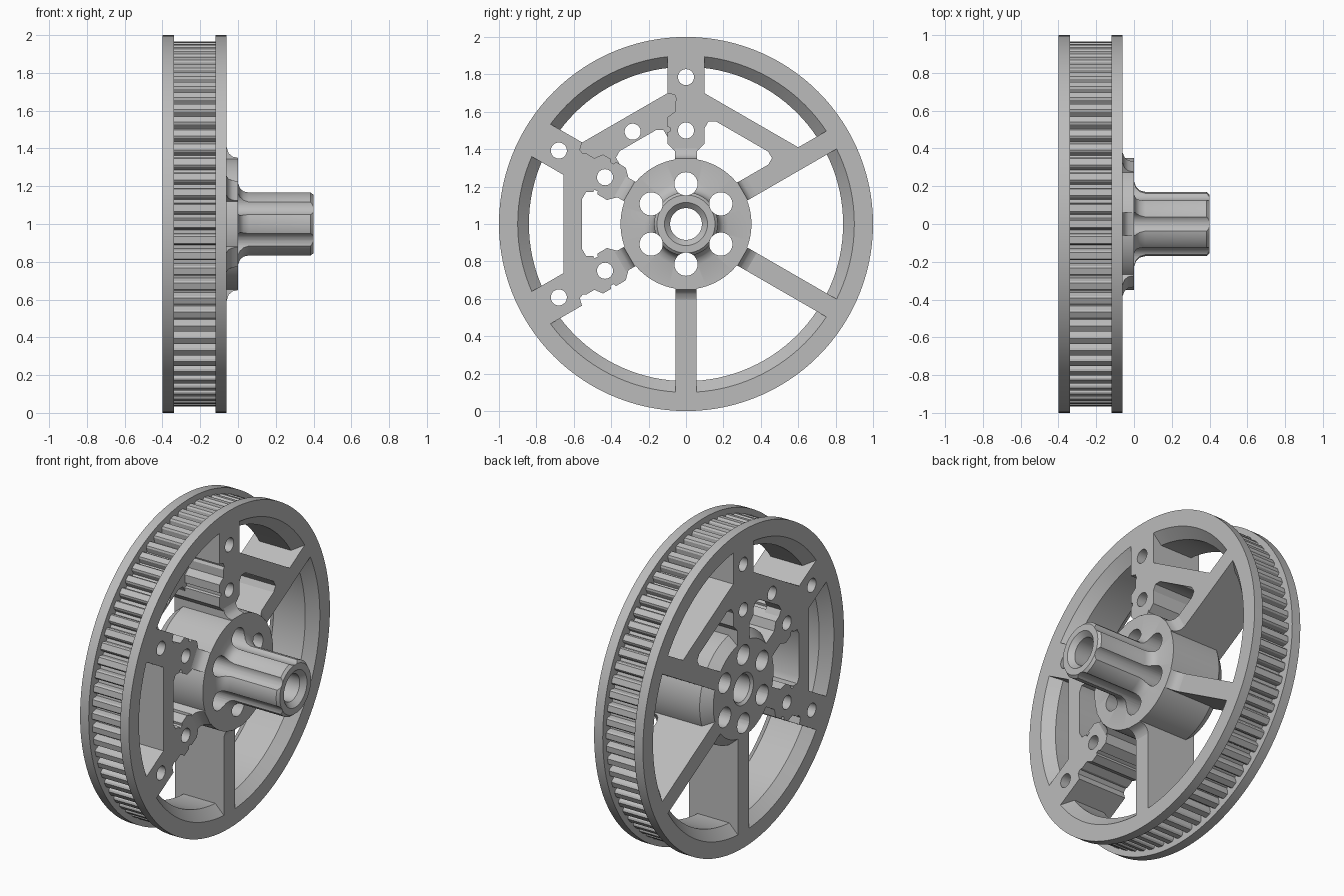
import bpy, bmesh
from math import sin, cos, tan, pi, radians

cube = bpy.data.objects.get("Cube")
if cube:
    bpy.data.objects.remove(cube, do_unlink=True)

grey = bpy.data.materials.new("grey_metal")
grey.use_nodes = True
COLOUR = (0.5, 0.5, 0.5, 1)
grey.diffuse_color = COLOUR
grey.node_tree.nodes["Principled BSDF"].inputs["Base Color"].default_value = COLOUR

BACK, FACE = -0.4, -0.06     # the two wheel faces along the axle


def finish(name, bm):
    bmesh.ops.recalc_face_normals(bm, faces=bm.faces)
    mesh = bpy.data.meshes.new(name)
    bm.to_mesh(mesh)
    bm.free()
    mesh.materials.append(grey)
    mesh.shade_smooth()
    mesh.set_sharp_from_angle(angle=radians(30))
    obj = bpy.data.objects.new(name, mesh)
    bpy.context.scene.collection.objects.link(obj)
    return obj


def place(x, r, t, a):
    """Axle position, radial distance, sideways offset, direction."""
    return (x, r * cos(a) - t * sin(a), 1 + r * sin(a) + t * cos(a))


def loft(bm, rings, close):
    """Bridge equal rings of points; close the loop or cap both ends."""
    vs = [[bm.verts.new(p) for p in ring] for ring in rings]
    n = len(vs[0])
    for i in range(len(vs) if close else len(vs) - 1):
        a, b = vs[i], vs[(i + 1) % len(vs)]
        for j in range(n):
            k = (j + 1) % n
            bm.faces.new((a[j], a[k], b[k], b[j]))
    if not close:
        bm.faces.new(vs[0])
        bm.faces.new(vs[-1])


def revolve(name, profile, steps=120):
    bm = bmesh.new()
    loft(bm, [[place(x, r, 0, 2 * pi * i / steps) for x, r in profile]
              for i in range(steps)], True)
    return finish(name, bm)


def prism(bm, outline, a, x0=BACK, x1=FACE):
    loft(bm, [[place(x, r, t, a) for r, t in outline] for x in (x0, x1)], False)


def drill(bm, r, a, radius):
    pts = [(r + radius * cos(2 * pi * i / 32), radius * sin(2 * pi * i / 32))
           for i in range(32)]
    prism(bm, pts, a, -0.6, 0.6)


def cut(obj, cutter):
    mod = obj.modifiers.new("holes", 'BOOLEAN')
    mod.operation, mod.solver, mod.object = 'DIFFERENCE', 'EXACT', cutter
    dg = bpy.context.evaluated_depsgraph_get()
    mesh = bpy.data.meshes.new_from_object(obj.evaluated_get(dg))
    obj.modifiers.clear()
    obj.data = mesh
    mesh.shade_smooth()
    mesh.set_sharp_from_angle(angle=radians(30))


# Rim with two flanges and a chamfered inside
revolve("rim", [(BACK, .9), (BACK, 1), (-.34, 1), (-.34, .925), (-.12, .925),
                (-.12, 1), (FACE, 1), (FACE, .9), (-.12, .84), (-.34, .84)])

# Belt teeth between the flanges
bm = bmesh.new()
TEETH = 72
half = [(.915, .033), (.935, .029), (.955, .026), (.965, .018)]
tooth = half + [(r, -t) for r, t in reversed(half)]
for i in range(TEETH):
    prism(bm, tooth, 2 * pi * i / TEETH, -.34, -.12)
finish("belt_teeth", bm)

# Hub and hollow shaft, fluted by the six hub holes
hub = revolve("hub_and_shaft", [
    (BACK, .10), (BACK, .30), (-.34, .35), (0, .35), (0, .225), (.012, .195),
    (.03, .178), (.06, .17), (.385, .17), (.4, .155), (.4, .115), (.37, .085),
    (-.385, .085)])
bm = bmesh.new()
for i in range(6):
    drill(bm, .215, radians(30 + 60 * i), .062)
hub_drill = finish("hub_drill", bm)
cut(hub, hub_drill)

# Cutter for the mounting holes
bm = bmesh.new()
for deg in (90, 150, 210):
    for r in (.5, .785):
        drill(bm, r, radians(deg), .043)
drill(bm, .57, radians(120), .043)
mount_drill = finish("mount_drill", bm)

# Spokes: three narrow, three wide with a neck and side notches
NARROW, WIDE, NECK = .055, .1, .06
plain_side = [(.29, NECK), (.39, NECK), (.43, WIDE), (.49, WIDE), (.495, .085),
              (.515, .085), (.52, WIDE), (.91, WIDE)]
notch_side = plain_side[:-1] + [(.57, WIDE), (.6, .06), (.65, .06), (.665, .05),
                                (.69, .06), (.70, WIDE), (.91, WIDE)]
smooth_side = plain_side[:3] + [(.91, WIDE)]


def both_sides(plus, minus):
    return plus + [(r, -t) for r, t in reversed(minus)]


wide_shapes = {90: both_sides(notch_side, smooth_side),
               150: both_sides(plain_side, notch_side),
               210: both_sides(notch_side, plain_side)}
fillet = [(.33, FACE), (.405, FACE), (.375, -.05), (.357, -.03), (.35, 0), (.33, 0)]
for i in range(6):
    deg = 30 + 60 * i
    a = radians(deg)
    bm = bmesh.new()
    wide = deg in wide_shapes
    prism(bm, wide_shapes.get(deg) or
          [(.29, NARROW), (.91, NARROW), (.91, -NARROW), (.29, -NARROW)], a)
    spoke = finish(f"spoke_{deg}", bm)
    if wide:
        cut(spoke, mount_drill)
    # Curved root where the spoke meets the raised hub
    bm = bmesh.new()
    w = NECK if wide else NARROW
    loft(bm, [[place(x, r, t, a) for r, x in fillet] for t in (-w, w)], False)
    finish(f"spoke_root_{deg}", bm)


# Cross bars between spokes, with rounded inner corners
def cross_bar(name, deg, inner, w_plus, w_minus, top):
    k = tan(radians(30))

    def side(w):
        c = w / cos(radians(30))
        edge = inner * k - c
        low = inner - .06
        return [(.655, .655 * k - .01), (low, low * k - .01), (low, low * k - c),
                (inner - .02, edge - .035), (inner, edge - .07)]
    bm = bmesh.new()
    prism(bm, both_sides(side(w_plus), side(w_minus)), radians(deg), BACK, top)
    bar = finish(name, bm)
    cut(bar, mount_drill)


cross_bar("cross_bar_upper", 60, .555, WIDE, NARROW, FACE)
cross_bar("cross_bar_thin", 120, .515, WIDE, WIDE, -.3)
cross_bar("cross_bar_side", 180, .555, WIDE, WIDE, FACE)

for helper in (hub_drill, mount_drill):
    bpy.data.objects.remove(helper, do_unlink=True)
